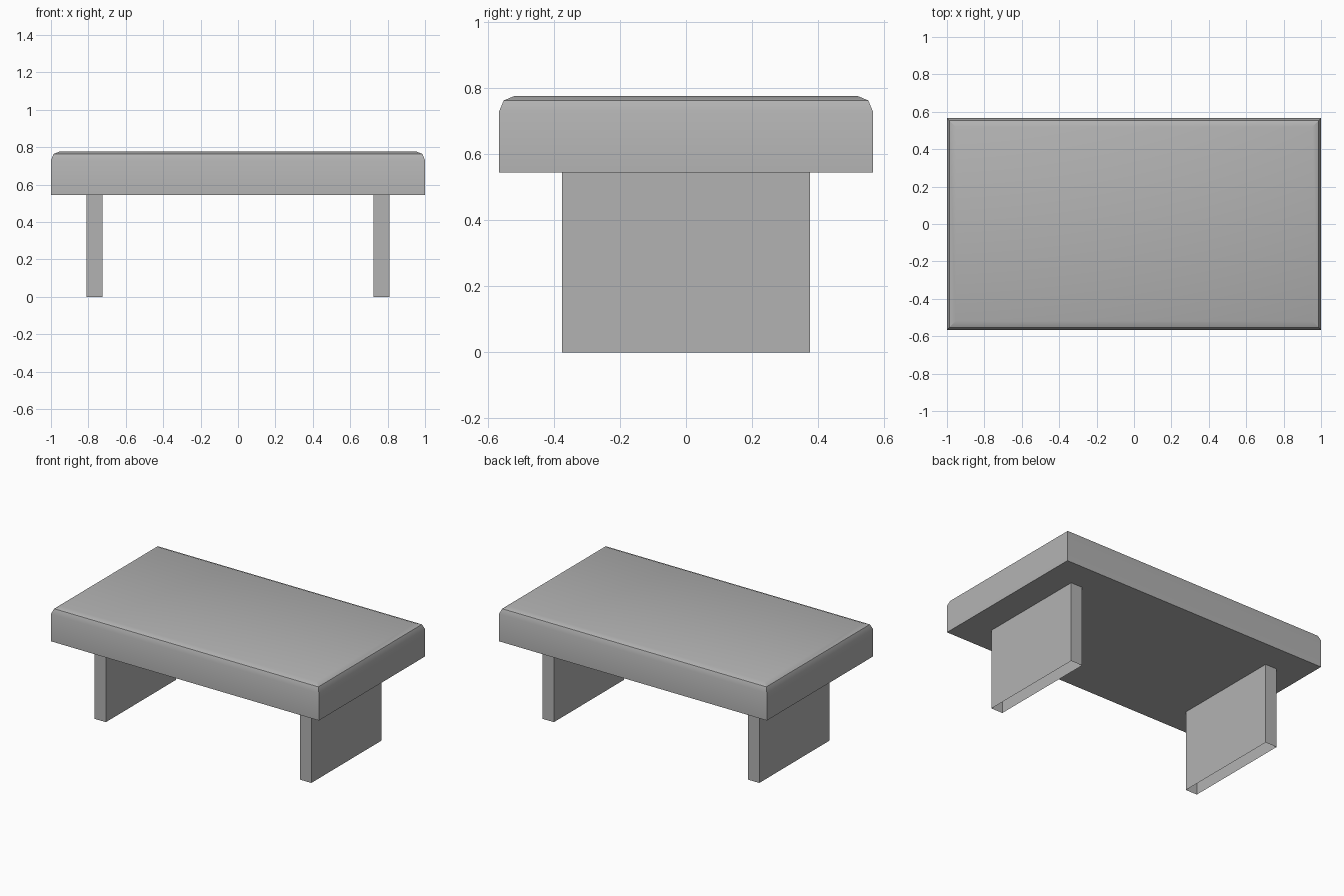
import bpy
import math

cube = bpy.data.objects.get("Cube")
if cube:
    bpy.data.objects.remove(cube, do_unlink=True)

GREY = (0.45, 0.45, 0.45, 1.0)
grey = bpy.data.materials.new("plain grey")
grey.use_nodes = True
grey.diffuse_color = GREY
grey.node_tree.nodes["Principled BSDF"].inputs["Base Color"].default_value = GREY


def loft_box(name, rings, center_x=0.0, capped=True):
    """Stack rectangles given as (half width, half depth, height) into a solid."""
    verts, faces = [], []
    for hx, hy, z in rings:
        verts += [(center_x + sx * hx, sy * hy, z)
                  for sx, sy in ((-1, -1), (1, -1), (1, 1), (-1, 1))]
    for r in range(len(rings) - 1):
        for i in range(4):
            j = (i + 1) % 4
            a, b = r * 4, r * 4 + 4
            faces.append((a + i, a + j, b + j, b + i))
    if capped:
        last = len(verts) - 4
        faces.append((3, 2, 1, 0))
        faces.append(tuple(range(last, last + 4)))
    mesh = bpy.data.meshes.new(name)
    mesh.from_pydata(verts, [], faces)
    mesh.materials.append(grey)
    obj = bpy.data.objects.new(name, mesh)
    bpy.context.collection.objects.link(obj)
    return obj


# Table top: slab with a two-step rounded upper rim and mitred corners
HALF_X, HALF_Y, UNDERSIDE, TOP, RADIUS = 1.0, 0.566, 0.545, 0.777, 0.047
rings = [(HALF_X, HALF_Y, UNDERSIDE)]
for step in range(3):
    angle = math.radians(45 * step)
    inset = RADIUS * (1 - math.cos(angle))
    z = TOP - RADIUS * (1 - math.sin(angle))
    rings.append((HALF_X - inset, HALF_Y - inset, z))
top = loft_box("table_top", rings)

# Smooth the rim into the top and sides, keeping the middle crease sharp
bpy.ops.object.select_all(action='DESELECT')
top.select_set(True)
bpy.context.view_layer.objects.active = top
bpy.ops.object.shade_smooth_by_angle(angle=math.radians(30))

# Panel legs: open-ended sleeves under the slab
for side, name in ((-1, "right_leg"), (1, "left_leg")):
    loft_box(name, [(0.043, 0.375, 0.0), (0.043, 0.375, UNDERSIDE)],
             center_x=side * 0.767, capped=False)
